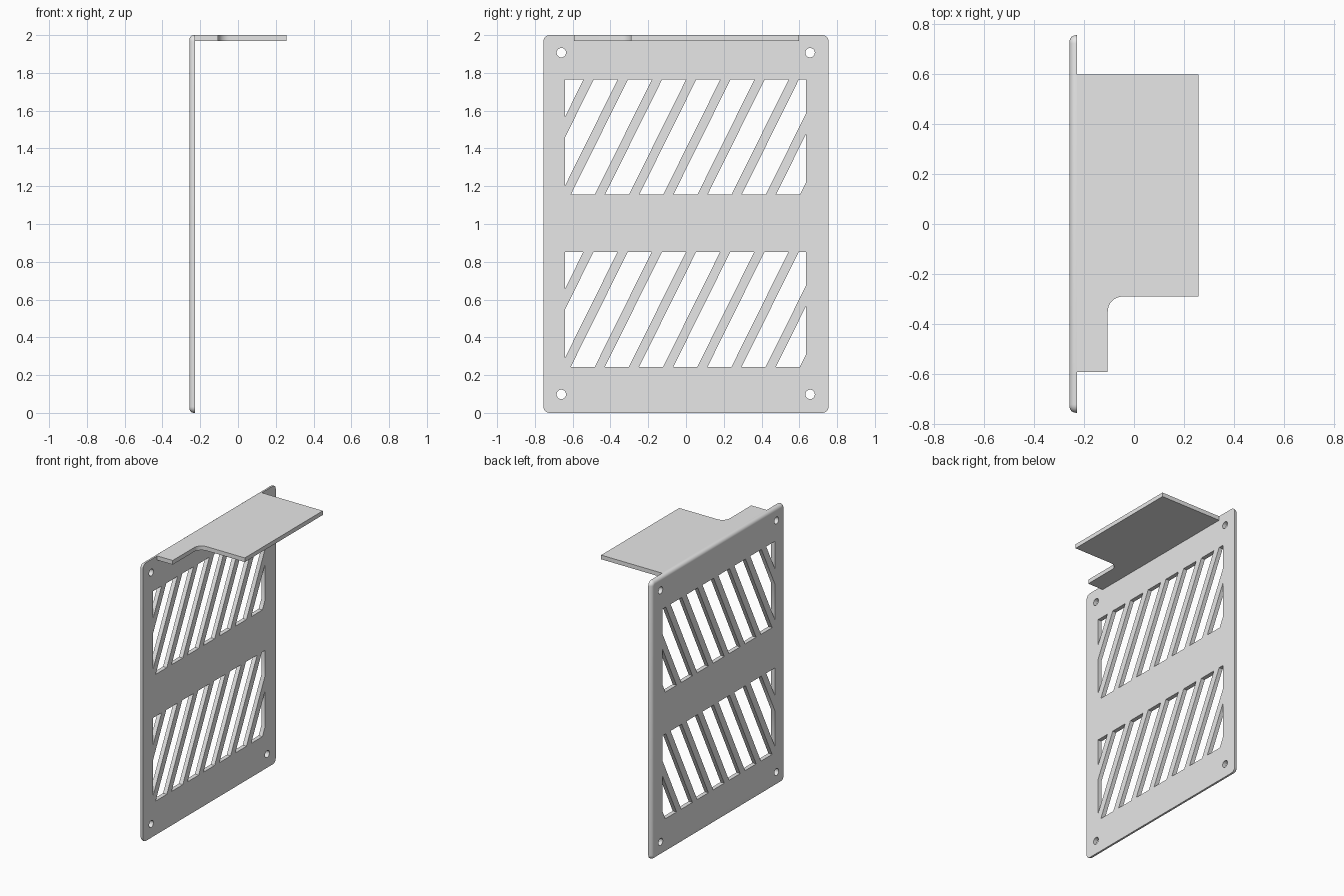
import bpy, bmesh, math
from mathutils import Matrix, Vector

if "Cube" in bpy.data.objects:
    bpy.data.objects.remove(bpy.data.objects["Cube"])

X_BACK, X_IN, X_TIP = -0.258, -0.228, 0.257   # plate outside, plate inside, shelf edge
HALF_W = 0.755

grey = bpy.data.materials.new("light grey")
grey.diffuse_color = (0.8, 0.8, 0.8, 1)
grey.use_nodes = True
grey.node_tree.nodes["Principled BSDF"].inputs["Base Color"].default_value = grey.diffuse_color


def make(name, bm):
    bmesh.ops.recalc_face_normals(bm, faces=bm.faces)
    mesh = bpy.data.meshes.new(name)
    bm.to_mesh(mesh)
    bm.free()
    mesh.materials.append(grey)
    ob = bpy.data.objects.new(name, mesh)
    bpy.context.collection.objects.link(ob)
    return ob


def add_face(bm, points):
    return bm.faces.new([bm.verts.new(p) for p in points])


def thicken(bm, offset):
    res = bmesh.ops.extrude_face_region(bm, geom=bm.faces[:], use_keep_orig=True)
    moved = [g for g in res["geom"] if isinstance(g, bmesh.types.BMVert)]
    bmesh.ops.translate(bm, verts=moved, vec=offset)


def activate(ob):
    bpy.ops.object.select_all(action='DESELECT')
    ob.select_set(True)
    bpy.context.view_layer.objects.active = ob


# Upright plate: rounded corners, then a fillet around the outside face
bm = bmesh.new()
bmesh.ops.create_cube(bm, size=1, matrix=Matrix.Translation(((X_BACK + X_IN) / 2, 0, 1))
                      @ Matrix.Diagonal((X_IN - X_BACK, 2 * HALF_W, 2, 1)))
corners = [e for e in bm.edges if abs(e.verts[0].co.x - e.verts[1].co.x) > 0.01]
bmesh.ops.bevel(bm, geom=corners, offset=0.033, segments=6, profile=0.5, affect='EDGES')
rim = [e for e in bm.edges if all(v.co.x < X_BACK + 0.001 for v in e.verts)]
bmesh.ops.bevel(bm, geom=rim, offset=0.025, segments=6, profile=0.5, affect='EDGES')
plate = make("vent_plate", bm)

# Slanted slots, trimmed to the two vent windows, plus the screw holes
bm = bmesh.new()
x0 = X_BACK - 0.05
height, lean, pitch, width = 0.609, 0.302, 0.181, 0.127
for z in (0.244, 1.155):
    for k in range(-2, 7):
        y = -0.61 + pitch * k
        add_face(bm, [(x0, y, z), (x0, y + width, z),
                      (x0, y + width + lean, z + height), (x0, y + lean, z + height)])
for y, side in ((-0.64, -1), (0.635, 1)):
    bmesh.ops.bisect_plane(bm, geom=bm.verts[:] + bm.edges[:] + bm.faces[:],
                           plane_co=(0, y, 0), plane_no=(0, side, 0), clear_outer=True)
for y in (-0.66, 0.657):
    for z in (0.098, 1.907):
        add_face(bm, [(x0, y + 0.025 * math.cos(math.tau * i / 24),
                       z + 0.025 * math.sin(math.tau * i / 24)) for i in range(24)])
thicken(bm, Vector((0.15, 0, 0)))
cutter = make("slot_cutter", bm)
cutter.hide_render = True

mod = plate.modifiers.new("slots", 'BOOLEAN')
mod.operation = 'DIFFERENCE'
mod.solver = 'EXACT'
mod.object = cutter
activate(plate)
bpy.ops.object.modifier_apply(modifier=mod.name)
bpy.data.objects.remove(cutter)

# Top shelf with a notch that has a rounded inner corner
bm = bmesh.new()
r, nx, ny = 0.06, -0.105, -0.29
arc = [(nx + r - r * math.sin(a), ny - r + r * math.cos(a))
       for a in (math.pi / 2 * i / 8 for i in range(9))]
outline = [(X_IN, 0.597), (X_TIP, 0.597), (X_TIP, ny)] + arc + [(nx, -0.592), (X_IN, -0.592)]
add_face(bm, [(x, y, 1.97) for x, y in outline])
thicken(bm, Vector((0, 0, 0.03)))
shelf = make("top_shelf", bm)

for ob in (plate, shelf):
    activate(ob)
    bpy.ops.object.shade_smooth_by_angle(angle=math.radians(30))
